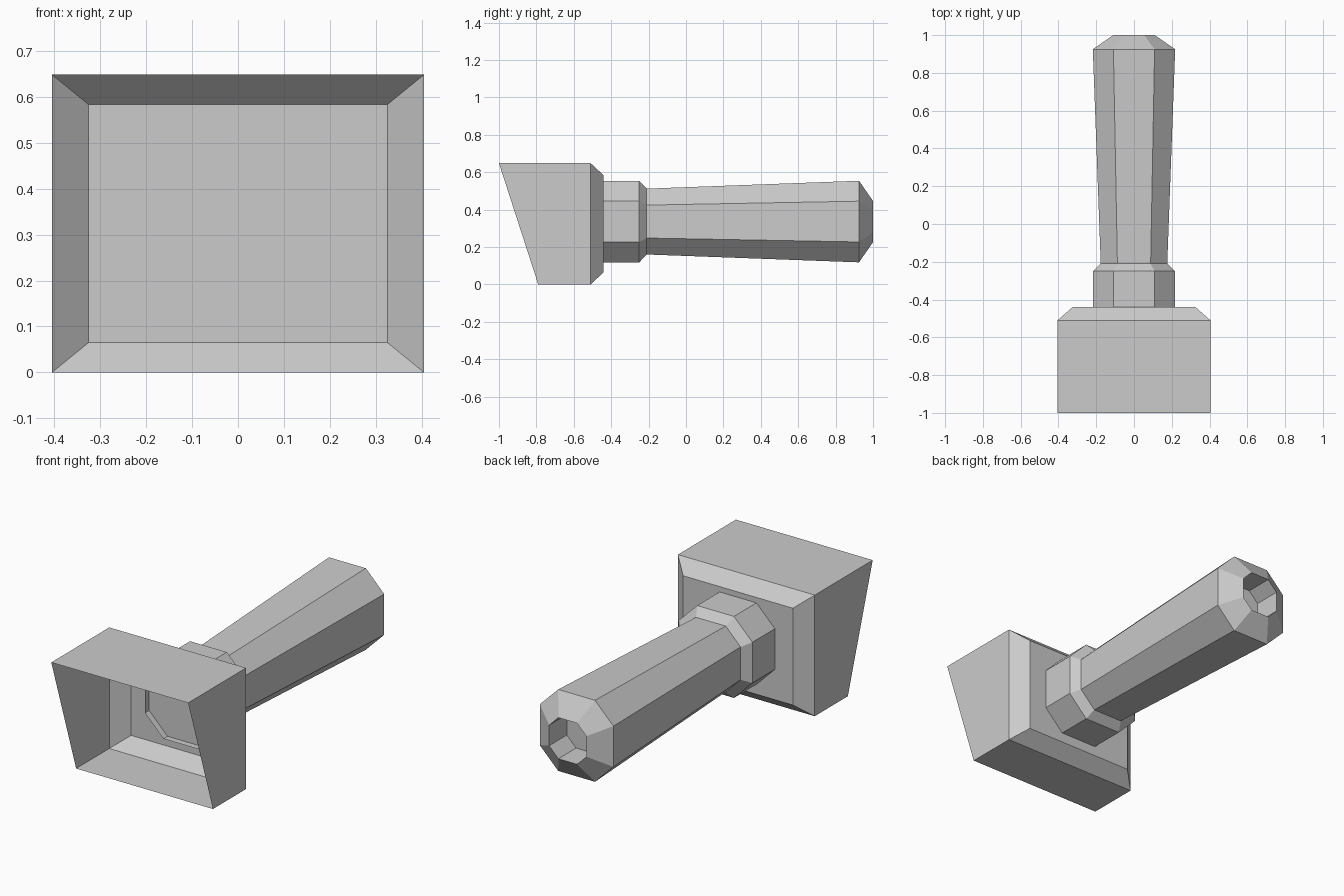
import bpy, bmesh

if "Cube" in bpy.data.objects:
    bpy.data.objects.remove(bpy.data.objects["Cube"])

CZ = 0.336  # height of the handle axis


def octagon(y, r):
    # square of half-size r with its corners cut halfway
    h = r / 2
    pts = [(r, -h), (r, h), (h, r), (-h, r), (-r, h), (-r, -h), (-h, -r), (h, -r)]
    return [(x, y, CZ + z) for x, z in pts]


def rect(x, z0, z1, y_low, y_high):
    return [(x, y_low, z0), (x, y_high, z1), (-x, y_high, z1), (-x, y_low, z0)]


def loft(name, rings):
    # skin consecutive rings, leave the first open and cap the last
    bm = bmesh.new()
    loops = [[bm.verts.new(p) for p in ring] for ring in rings]
    n = len(loops[0])
    for a, b in zip(loops, loops[1:]):
        for i in range(n):
            j = (i + 1) % n
            bm.faces.new((a[i], a[j], b[j], b[i]))
    bm.faces.new(loops[-1])
    bmesh.ops.recalc_face_normals(bm, faces=bm.faces)
    mesh = bpy.data.meshes.new(name)
    bm.to_mesh(mesh)
    bm.free()
    obj = bpy.data.objects.new(name, mesh)
    bpy.context.collection.objects.link(obj)
    return obj


# Open thin-walled scoop box with slanted mouth and bevelled back
loft("scoop_box", [
    rect(0.405, 0.0, 0.648, -0.79, -1.0),
    rect(0.405, 0.0, 0.648, -0.51, -0.51),
    rect(0.325, 0.065, 0.583, -0.44, -0.44),
])

# Collar, tapered grip, bevelled tip and the hanging hole sunk into it;
# the collar's open end pokes slightly through the back of the box
loft("handle", [octagon(y, r) for y, r in [
    (-0.475, 0.218), (-0.25, 0.218), (-0.21, 0.176),
    (0.925, 0.218), (1.0, 0.11), (0.85, 0.11)]])
